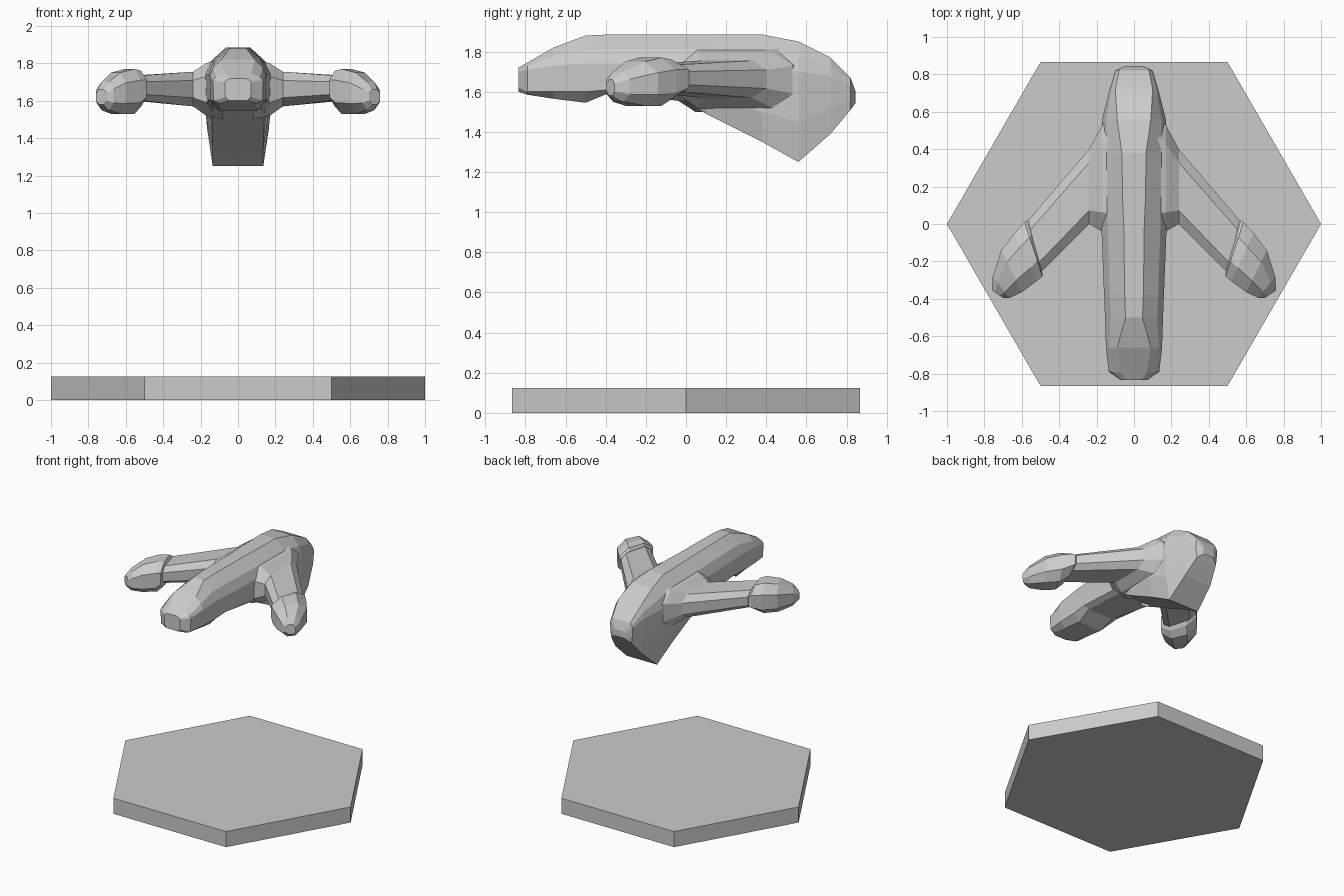
import bpy
import math
from mathutils import Vector

old = bpy.data.objects.get("Cube")
if old:
    bpy.data.objects.remove(old, do_unlink=True)

# One plain grey for everything
grey = bpy.data.materials.new("plain grey")
grey.use_nodes = True
grey.diffuse_color = (0.6, 0.6, 0.6, 1)
grey.node_tree.nodes["Principled BSDF"].inputs["Base Color"].default_value = grey.diffuse_color


def loft(name, rings):
    """Join rings of equal point count with quads and close both ends."""
    count = len(rings[0])
    verts = [point for ring in rings for point in ring]
    faces = []
    for r in range(len(rings) - 1):
        for i in range(count):
            j = (i + 1) % count
            low, high = r * count, (r + 1) * count
            faces.append((low + i, low + j, high + j, high + i))
    faces.append(tuple(range(count)))
    faces.append(tuple(range(len(verts) - count, len(verts))))
    mesh = bpy.data.meshes.new(name)
    mesh.from_pydata(verts, [], faces)
    mesh.materials.append(grey)
    obj = bpy.data.objects.new(name, mesh)
    bpy.context.collection.objects.link(obj)
    # Make every face point outward
    bpy.context.view_layer.objects.active = obj
    obj.select_set(True)
    bpy.ops.object.mode_set(mode='EDIT')
    bpy.ops.mesh.select_all(action='SELECT')
    bpy.ops.mesh.normals_make_consistent(inside=False)
    bpy.ops.object.mode_set(mode='OBJECT')
    obj.select_set(False)
    return obj


def hull_ring(y, top, side_hi, side_lo, bottom, top_w, side_w, bottom_w):
    """Ten-sided hull section, mirrored about the centre line."""
    shoulder_w = top_w + (side_w - top_w) * 0.72
    shoulder_z = top + (side_hi - top) * 0.5
    half = [(top_w, top), (shoulder_w, shoulder_z), (side_w, side_hi),
            (max(bottom_w, side_w * 0.97), side_lo), (bottom_w, bottom)]
    right = [(x, y, z) for x, z in half]
    left = [(-x, y, z) for x, z in reversed(half)]
    return right + left


def limb_ring(front, back, low, high, bevel, side):
    """Eight-sided section between a front and a back edge point."""
    a, b = Vector(front), Vector(back)
    shape = [(0, 0.25), (0, 0.75), (bevel, 1), (1 - bevel, 1),
             (1, 0.75), (1, 0.25), (1 - bevel, 0), (bevel, 0)]
    ring = []
    for across, up in shape:
        p = a.lerp(b, across)
        ring.append((p.x * side, p.y, low + (high - low) * up))
    return ring


# Hexagonal base plate
corners = [(math.cos(i * math.pi / 3), math.sin(i * math.pi / 3)) for i in range(6)]
loft("base_plate", [[(x, y, z) for x, y in corners] for z in (0, 0.125)])

# Hull: y, top, upper side, lower side, bottom, then half widths
hull = [
    (-.835, 1.72, 1.7, 1.62, 1.6, .04, .07, .05),
    (-.79, 1.745, 1.71, 1.6, 1.585, .07, .135, .1),
    (-.66, 1.82, 1.73, 1.6, 1.565, .09, .15, .1),
    (-.5, 1.88, 1.74, 1.6, 1.545, .045, .155, .1),
    (-.38, 1.885, 1.74, 1.61, 1.595, .05, .16, .11),
    (0, 1.885, 1.74, 1.58, 1.55, .055, .175, .14),
    (.1, 1.885, 1.74, 1.56, 1.49, .06, .175, .14),
    (.38, 1.885, 1.74, 1.5, 1.35, .065, .175, .135),
    (.56, 1.85, 1.7, 1.45, 1.25, .09, .17, .135),
    (.72, 1.77, 1.68, 1.52, 1.39, .1, .13, .12),
    (.82, 1.67, 1.63, 1.56, 1.51, .08, .1, .09),
    (.845, 1.6, 1.58, 1.55, 1.545, .04, .05, .04),
]
loft("hull", [hull_ring(*row) for row in hull])

# Arm with its flared root: front point, back point, low, high
arm = [
    ((.08, -.08), (.08, .62), 1.5, 1.83),
    ((.17, -.04), (.17, .53), 1.52, 1.8),
    ((.24, 0), (.24, .4), 1.57, 1.755),
    ((.5, -.26), (.565, .02), 1.6, 1.735),
]

# Pod on the arm tip, starting with a raised collar
pod = [
    ((.49, -.26), (.57, .02), 1.59, 1.74),
    ((.49, -.28), (.585, .01), 1.57, 1.76),
    ((.52, -.305), (.64, -.05), 1.53, 1.77),
    ((.6, -.365), (.71, -.14), 1.53, 1.75),
    ((.665, -.395), (.755, -.28), 1.55, 1.7),
    ((.7, -.395), (.76, -.355), 1.58, 1.66),
]
for label, side in (("left", 1), ("right", -1)):
    loft(label + "_arm", [limb_ring(*row, 0.18, side) for row in arm])
    loft(label + "_pod", [limb_ring(*row, 0.28, side) for row in pod])
